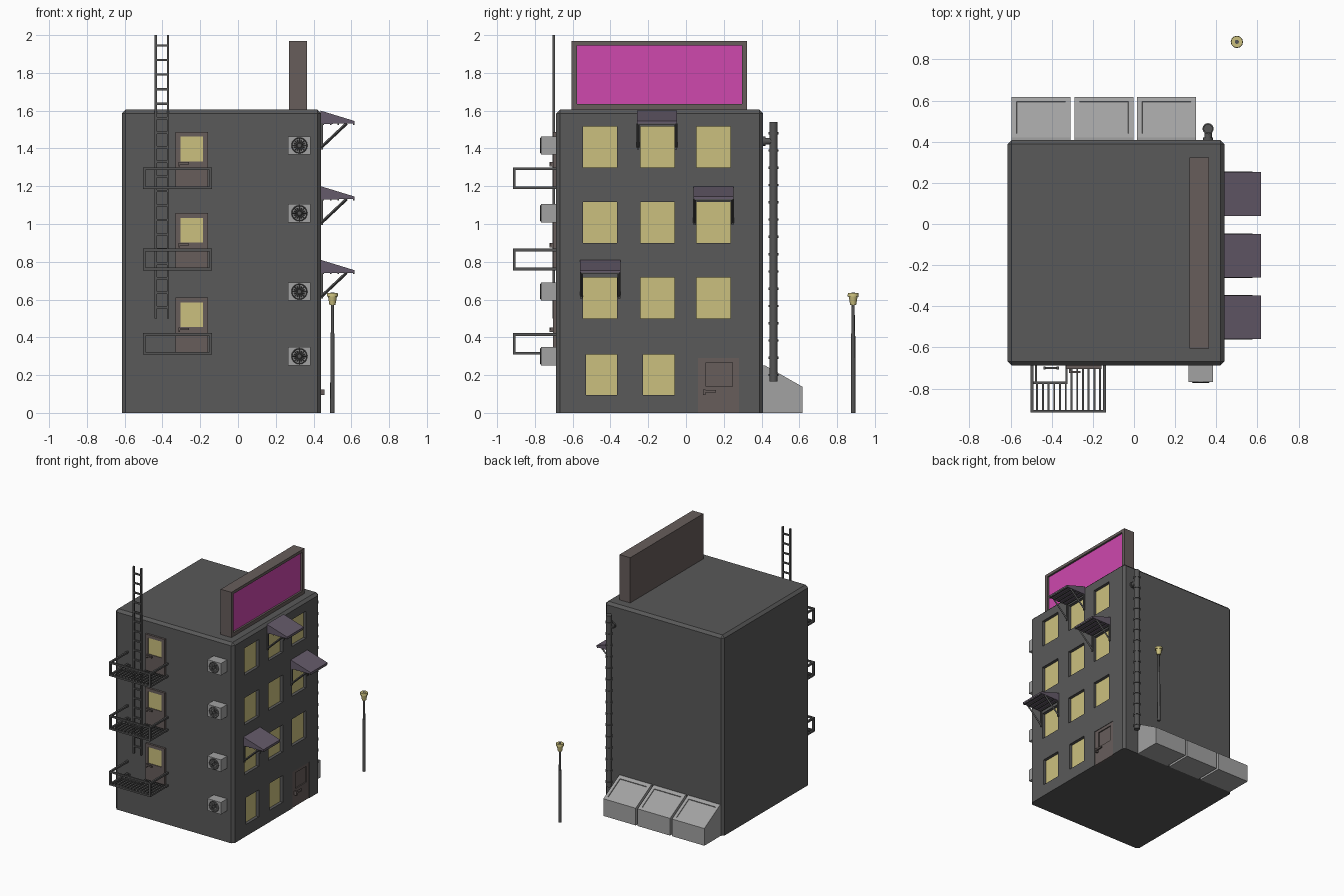
import bpy, bmesh, math
from mathutils import Vector, Matrix

if "Cube" in bpy.data.objects:
    bpy.data.objects.remove(bpy.data.objects["Cube"])


def material(name, col):
    m = bpy.data.materials.new(name)
    m.diffuse_color = (*col, 1)
    m.use_nodes = True
    m.node_tree.nodes["Principled BSDF"].inputs["Base Color"].default_value = m.diffuse_color
    return m


WALL = material("dark_wall", (0.10, 0.10, 0.10))
METAL = material("dark_metal", (0.09, 0.09, 0.09))
BROWN = material("brown_wood", (0.135, 0.11, 0.105))
YELLOW = material("lit_glass", (0.60, 0.53, 0.21))
PINK = material("sign_pink", (0.62, 0.065, 0.42))
PURPLE = material("awning_purple", (0.13, 0.105, 0.145))
GREY = material("light_grey", (0.36, 0.36, 0.36))


class Part:
    """Collects primitives into one mesh object."""

    def __init__(self, name, mat):
        self.name, self.mat, self.bm = name, mat, bmesh.new()

    def box(self, x0, x1, y0, y1, z0, z1):
        m = Matrix.Translation(((x0 + x1) / 2, (y0 + y1) / 2, (z0 + z1) / 2))
        m = m @ Matrix.Diagonal((x1 - x0, y1 - y0, z1 - z0, 1))
        return bmesh.ops.create_cube(self.bm, size=1, matrix=m)["verts"]

    def rod(self, a, b, r, r2=None, n=12):
        a, b = Vector(a), Vector(b)
        m = Matrix.Translation((a + b) / 2) @ (b - a).to_track_quat('Z', 'Y').to_matrix().to_4x4()
        bmesh.ops.create_cone(self.bm, cap_ends=True, segments=n, radius1=r,
                              radius2=r if r2 is None else r2, depth=(b - a).length, matrix=m)

    def prism(self, pts, shift):
        f = self.bm.faces.new([self.bm.verts.new(p) for p in pts])
        top = bmesh.ops.extrude_face_region(self.bm, geom=[f])["geom"]
        bmesh.ops.translate(self.bm, vec=shift, verts=[v for v in top if isinstance(v, bmesh.types.BMVert)])

    def done(self, smooth=False):
        bmesh.ops.recalc_face_normals(self.bm, faces=self.bm.faces)
        me = bpy.data.meshes.new(self.name)
        self.bm.to_mesh(me)
        self.bm.free()
        ob = bpy.data.objects.new(self.name, me)
        bpy.context.collection.objects.link(ob)
        me.materials.append(self.mat)
        bpy.ops.object.select_all(action='DESELECT')
        ob.select_set(True)
        bpy.context.view_layer.objects.active = ob
        if smooth:
            bpy.ops.object.shade_smooth_by_angle(angle=math.radians(35))
        return ob


X0, X1, Y0, Y1, H = -0.615, 0.44, -0.688, 0.408, 1.605

# Windows on the right wall: (y0, y1, z0, z1)
windows = [(y - 0.09, y + 0.09, z, z + 0.217) for z in (0.50, 0.90, 1.30) for y in (-0.455, -0.15, 0.145)]
windows += [(-0.53, -0.365, 0.095, 0.31), (-0.228, -0.06, 0.095, 0.31)]
street_door = (0.063, 0.28, -0.02, 0.29)

# Wall recess cutter
cut = Part("recess_cutter", WALL)
for y0, y1, z0, z1 in windows:
    cut.box(X1 - 0.03, X1 + 0.1, y0, y1, z0, z1)
cut.box(X1 - 0.015, X1 + 0.1, *street_door)
cutter = cut.done()
cutter.hide_render = True

# Building block with chamfered top and corners
p = Part("building", WALL)
p.box(X0, X1, Y0, Y1, 0, H)
edges = [e for e in p.bm.edges if max(v.co.z for v in e.verts) > 0.1]
bmesh.ops.bevel(p.bm, geom=edges, offset=0.02, segments=1, affect='EDGES', profile=0.5)
building = p.done()
mod = building.modifiers.new("recesses", 'BOOLEAN')
mod.operation, mod.object, mod.solver = 'DIFFERENCE', cutter, 'EXACT'
bpy.ops.object.modifier_apply(modifier=mod.name)
bpy.data.objects.remove(cutter)

# Lit window panes
p = Part("window_panes", YELLOW)
for y0, y1, z0, z1 in windows:
    p.box(X1 - 0.034, X1 - 0.024, y0, y1, z0, z1)
p.done()

# Street door: frame around a sunken panel, with lever handle
p = Part("street_door", BROWN)
x = X1 - 0.016
p.box(x, x + 0.004, 0.063, 0.28, 0, 0.29)
p.box(x, x + 0.012, 0.063, 0.105, 0, 0.29)
p.box(x, x + 0.012, 0.245, 0.28, 0, 0.29)
p.box(x, x + 0.012, 0.105, 0.245, 0, 0.14)
p.box(x, x + 0.012, 0.105, 0.245, 0.266, 0.29)
p.box(x, X1 + 0.018, 0.09, 0.104, 0.095, 0.125)
p.box(X1 + 0.006, X1 + 0.018, 0.09, 0.16, 0.108, 0.122)
p.done()

# Awnings: wedge canopy, slats below, two diagonal braces
canopy, brace = Part("awning_canopies", PURPLE), Part("awning_braces", METAL)
for y0, z in ((-0.26, 1.60), (0.04, 1.20), (-0.56, 0.81)):
    y1 = y0 + 0.212
    canopy.prism([(X1 - 0.002, y0, z), (0.618, y0, z - 0.055), (0.618, y0, z - 0.068), (X1 - 0.002, y0, z - 0.07)],
                 (0, y1 - y0, 0))
    for i in range(5):
        xs = X1 + 0.008 + i * 0.04
        brace.box(xs, xs + 0.008, y0 + 0.004, y1 - 0.004, z - 0.076, z - 0.066)
    for y in (y0 + 0.006, y1 - 0.006):
        brace.rod((X1, y, z - 0.195), (0.575, y, z - 0.068), 0.008, n=4)
        brace.box(X1 - 0.002, X1 + 0.01, y - 0.006, y + 0.006, z - 0.205, z - 0.066)
canopy.done()
brace.done()

# Rooftop billboard
p = Part("billboard_frame", BROWN)
p.box(0.27, 0.345, -0.605, 0.322, H - 0.005, 1.968)
p.box(0.34, 0.365, -0.605, -0.577, H - 0.005, 1.968)
p.box(0.34, 0.365, 0.296, 0.322, H - 0.005, 1.968)
p.box(0.34, 0.365, -0.577, 0.296, H - 0.005, 1.634)
p.box(0.34, 0.365, -0.577, 0.296, 1.945, 1.968)
p.done()
p = Part("billboard_panel", PINK)
p.box(0.34, 0.350, -0.577, 0.296, 1.634, 1.945)
p.done()

# Balconies with doors on the front
rail = Part("balconies", METAL)
door, glass = Part("balcony_doors", BROWN), Part("balcony_door_glass", YELLOW)
w, bx0, bx1, by = 0.014, -0.503, -0.137, -0.917
for z in (0.308, 0.755, 1.185):
    for zz in (z, z + 0.1):
        rail.box(bx0, bx1, by, by + w, zz, zz + w)
        rail.box(bx0, bx0 + w, by, Y0, zz, zz + w)
        rail.box(bx1 - w, bx1, by, Y0, zz, zz + w)
    for xx in (bx0, bx1 - w):
        rail.box(xx, xx + w, by, by + w, z, z + 0.11)
    # floor slats with ladder opening
    rail.box(bx0, -0.326, -0.778, -0.766, z, z + 0.01)
    rail.box(-0.334, -0.322, -0.778, Y0, z, z + 0.01)
    rail.box(-0.482, -0.471, -0.778, Y0, z, z + 0.01)
    for i in range(1, 13):
        xs = bx0 + i * 0.0278
        rail.box(xs, xs + 0.009, by, -0.77 if xs < -0.335 else Y0, z + 0.002, z + 0.01)
    # door frame, panel, handle
    b, t = z + 0.012, z + 0.302
    door.box(-0.33, -0.158, Y0 - 0.008, Y0 + 0.01, b, t)
    door.box(-0.33, -0.305, Y0 - 0.016, Y0, b, t)
    door.box(-0.185, -0.158, Y0 - 0.016, Y0, b, t)
    door.box(-0.305, -0.185, Y0 - 0.016, Y0, t - 0.025, t)
    door.box(-0.305, -0.185, Y0 - 0.016, Y0, b, t - 0.155)
    door.box(-0.316, -0.306, Y0 - 0.035, Y0, t - 0.182, t - 0.158)
    door.box(-0.316, -0.26, Y0 - 0.035, Y0 - 0.026, t - 0.172, t - 0.160)
    glass.box(-0.305, -0.185, Y0 - 0.011, Y0, t - 0.155, t - 0.025)
for part in (rail, door, glass):
    part.done()

# Wall ladder
p = Part("ladder", METAL)
for x in (-0.441, -0.377):
    p.box(x, x + 0.012, -0.707, -0.693, 0.50, 2.0)
for i in range(19):
    z = 1.945 - i * 0.077
    p.box(-0.435, -0.37, -0.705, -0.695, z - 0.006, z + 0.006)
p.done()

# Air conditioners with round fan
case, fan = Part("air_conditioners", GREY), Part("fans", METAL)
for z in (0.30, 0.642, 1.057, 1.416):
    case.box(0.265, 0.385, -0.767, Y0 + 0.005, z - 0.048, z + 0.048)
    c = Vector((0.325, -0.769, z))
    fan.rod(c - Vector((0, 0.004, 0)), c + Vector((0, 0.004, 0)), 0.011)
    pts = [c + 0.040 * Vector((math.cos(a), 0, math.sin(a))) for a in (i * math.tau / 16 for i in range(16))]
    for i, q in enumerate(pts):
        fan.rod(q, pts[(i + 1) % 16], 0.003, n=4)
        if i % 2 == 0:
            fan.rod(c, q, 0.003, n=4)
            fan.rod(c, c.lerp(pts[(i + 1) % 16], 0.75), 0.004, n=4)
case.done()
fan.done()

# Drain pipe with collars and wall bracket
p = Part("drain_pipe", METAL)
px, py = 0.36, 0.463
p.rod((px, py, 0.165), (px, py, 1.54), 0.022, n=16)
for i in range(15):
    z = 0.20 + i * 0.0915
    p.rod((px, py, z - 0.006), (px, py, z + 0.006), 0.027, n=16)
p.rod((px, Y1 - 0.005, 1.438), (px, py, 1.438), 0.018, n=16)
p.rod((px, Y1 - 0.005, 1.438), (px, Y1 + 0.012, 1.438), 0.024, n=16)
p.done(True)

# Sloped bins at the back with a grooved lid
for i in range(3):
    x = -0.595 + i * 0.305
    p = Part(f"bin_{i + 1}", GREY)
    p.prism([(x, 0.40, 0), (x, 0.617, 0), (x, 0.617, 0.138), (x, 0.42, 0.25), (x, 0.40, 0.25)], (0.287, 0, 0))
    p.bm.normal_update()
    lid = [f for f in p.bm.faces if abs(abs(f.normal.y) - 0.494) < 0.1]
    bmesh.ops.recalc_face_normals(p.bm, faces=p.bm.faces)
    bmesh.ops.inset_region(p.bm, faces=lid, thickness=0.034)
    bmesh.ops.inset_region(p.bm, faces=lid, thickness=0.002, depth=-0.006)
    p.done()

# Street lamp
p = Part("lamp_post", METAL)
lx, ly = 0.50, 0.885
p.rod((lx, ly, 0), (lx, ly, 0.42), 0.012, 0.011)
p.rod((lx, ly, 0.42), (lx, ly, 0.58), 0.009, 0.008)
p.rod((lx, ly, 0.632), (lx, ly, 0.637), 0.010)
p.done(True)
p = Part("lamp_head", YELLOW)
p.rod((lx, ly, 0.572), (lx, ly, 0.618), 0.016, 0.024)
p.rod((lx, ly, 0.616), (lx, ly, 0.634), 0.030, 0.028)
p.done(True)
